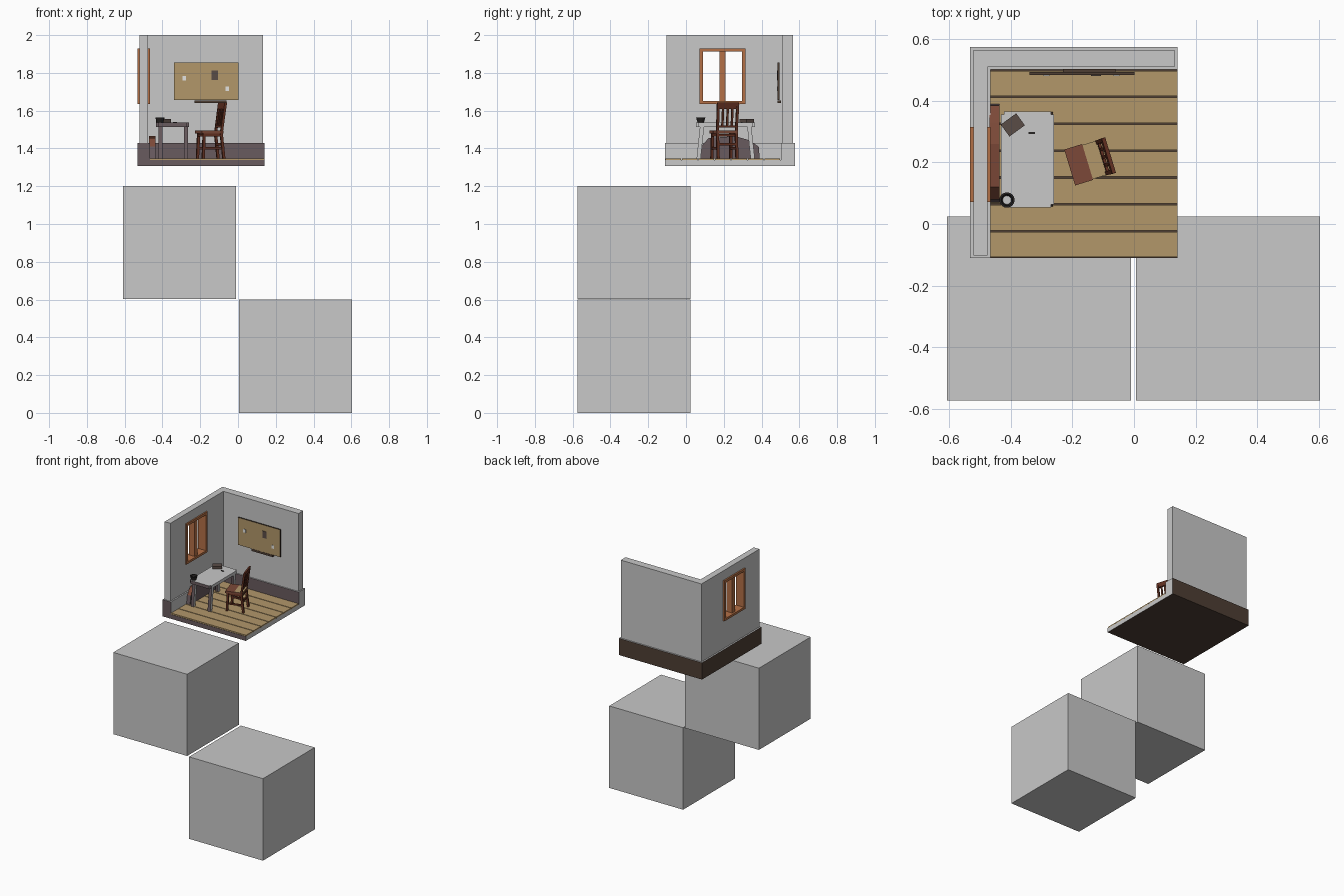
import bpy, bmesh, math
from mathutils import Vector, Matrix

if "Cube" in bpy.data.objects:
    bpy.data.objects.remove(bpy.data.objects["Cube"])


def mat(name, r, g, b):
    lin = [((c / 255 + 0.055) / 1.055) ** 2.4 if c > 10 else c / 255 / 12.92 for c in (r, g, b)]
    m = bpy.data.materials.new(name)
    m.diffuse_color = (*lin, 1)
    m.use_nodes = True
    m.node_tree.nodes["Principled BSDF"].inputs["Base Color"].default_value = m.diffuse_color
    return m


GRAY = mat("light_gray", 200, 200, 200)
MAUVE = mat("mauve_brown", 105, 91, 95)
BROWN = mat("dark_brown", 78, 62, 52)
TAN = mat("pale_wood", 178, 151, 106)
ORANGE = mat("orange_wood", 180, 112, 70)
CHAIR = mat("chair_wood", 98, 48, 33)
RED = mat("red_brown", 124, 73, 56)
BOOK = mat("book_brown", 90, 76, 70)
BLACK = mat("near_black", 38, 35, 34)
WHITE = mat("white", 228, 228, 225)


def finish(name, bm, *mats, rule=None):
    bmesh.ops.recalc_face_normals(bm, faces=bm.faces)
    bm.normal_update()
    if rule:
        for f in bm.faces:
            f.material_index = rule(f)
    me = bpy.data.meshes.new(name)
    bm.to_mesh(me)
    bm.free()
    for m in mats:
        me.materials.append(m)
    ob = bpy.data.objects.new(name, me)
    bpy.context.collection.objects.link(ob)
    return ob


def add_box(bm, x0, x1, y0, y1, z0, z1):
    v = bmesh.ops.create_cube(bm, size=1)["verts"]
    for p in v:
        p.co = Vector(((x0 + x1) / 2 + p.co.x * (x1 - x0), (y0 + y1) / 2 + p.co.y * (y1 - y0),
                       (z0 + z1) / 2 + p.co.z * (z1 - z0)))
    return v


def box(name, dims, *mats, rule=None):
    bm = bmesh.new()
    add_box(bm, *dims)
    return finish(name, bm, *mats, rule=rule)


def prism(name, pts, vec, *mats, rule=None):
    """Closed polygon extruded along vec."""
    bm = bmesh.new()
    f = bm.faces.new([bm.verts.new(p) for p in pts])
    r = bmesh.ops.extrude_face_region(bm, geom=[f])
    bmesh.ops.translate(bm, verts=[g for g in r["geom"] if isinstance(g, bmesh.types.BMVert)], vec=vec)
    return finish(name, bm, *mats, rule=rule)


def add_bar(bm, a, b, w, d):
    """Slanted bar with horizontal w x d ends, from a to b."""
    for p in add_box(bm, -w / 2, w / 2, -d / 2, d / 2, 0, 1):
        p.co = Vector((p.co.x, p.co.y, 0)) + Vector(a).lerp(Vector(b), p.co.z)


def sides(f):
    """Gray top and right, mauve front, brown elsewhere."""
    n = f.normal
    return 1 if n.y < -0.7 else 0 if n.x > 0.7 or n.z > 0.7 else 2


def ell(x0, xi, x1, y0, yi, y1, z):
    return [(x0, y0, z), (xi, y0, z), (xi, yi, z), (x1, yi, z), (x1, y1, z), (x0, y1, z)]


# two supporting cubes
box("upper_cube", (-0.608, -0.01, -0.574, 0.025, 0.602, 1.2), GRAY)
box("lower_cube", (0.006, 0.604, -0.574, 0.025, 0.003, 0.6), GRAY)
box("lower_cube_foot", (0.006, 0.604, -0.574, 0.025, 0, 0.003), GRAY)

# walls, with a window opening cut through
walls = prism("walls", ell(-0.522, -0.476, 0.132, -0.103, 0.511, 0.566, 1.34), (0, 0, 0.66), GRAY)
cutter = box("window_cutter", (-0.6, -0.4, 0.08, 0.305, 1.644, 1.92), GRAY)
mod = walls.modifiers.new("opening", "BOOLEAN")
mod.object, mod.solver = cutter, "EXACT"
bpy.context.view_layer.objects.active = walls
bpy.ops.object.modifier_apply(modifier="opening")
bpy.data.objects.remove(cutter)

# skirting and floor base
prism("skirting", ell(-0.533, -0.466, 0.141, -0.11, 0.503, 0.576, 1.307), (0, 0, 0.123),
      GRAY, MAUVE, BROWN, rule=sides)
box("floor_base", (-0.467, 0.141, -0.11, 0.504, 1.307, 1.339), GRAY, MAUVE, BROWN,
    rule=lambda f: 2 if f.normal.z > 0.7 else sides(f))

# floor planks
for i in range(7):
    y = -0.108 + i * 0.0873
    box(f"floor_plank_{i + 1}", (-0.467, 0.141, y, y + 0.082, 1.339, 1.348), TAN)

# window frame with a double centre post
bm = bmesh.new()
for d in ((0.071, 0.09, 1.634, 1.93), (0.296, 0.315, 1.634, 1.93),
          (0.09, 0.296, 1.634, 1.65), (0.09, 0.296, 1.912, 1.93)):
    add_box(bm, -0.533, -0.466, *d)
finish("window_frame", bm, ORANGE)
for i, y in enumerate((0.178, 0.194)):
    box(f"window_post_{i + 1}", (-0.52, -0.475, y, y + 0.014, 1.648, 1.914), ORANGE)

# pin board, its notes and the narrow ledge below
box("pin_board", (-0.339, 0.002, 0.484, 0.494, 1.656, 1.856), TAN, BROWN,
    rule=lambda f: 0 if f.normal.y < -0.7 else 1)
box("board_note", (-0.14, -0.107, 0.481, 0.484, 1.762, 1.812), BOOK)
for i, (x, z) in enumerate(((-0.285, 1.772), (-0.057, 1.716))):
    box(f"board_tag_{i + 1}", (x - 0.01, x + 0.01, 0.481, 0.484, z - 0.012, z + 0.012), WHITE)
box("board_ledge", (-0.23, -0.06, 0.484, 0.504, 1.64, 1.655), BROWN)

# table: bevelled top and four splayed legs
bm = bmesh.new()
add_box(bm, -0.433, -0.26, 0.053, 0.366, 1.514, 1.537)
bmesh.ops.bevel(bm, geom=[e for e in bm.edges if abs(e.verts[0].co.z - e.verts[1].co.z) > 0.01],
                offset=0.01, segments=2, affect="EDGES")
finish("table_top", bm, GRAY, MAUVE, BROWN, rule=sides)
bm = bmesh.new()
for x in (-0.41, -0.275):
    for s in (-1, 1):
        add_bar(bm, (x, 0.21 + s * 0.143, 1.347), (x, 0.21 + s * 0.125, 1.516), 0.022, 0.022)
finish("table_legs", bm, GRAY, MAUVE, BROWN, rule=sides)

# things on the table
bm = bmesh.new()
prof = [(0, 1.537), (0.017, 1.537), (0.025, 1.565), (0.019, 1.565), (0.014, 1.547), (0, 1.547)]
vs = [bm.verts.new((r, 0, z)) for r, z in prof]
es = [bm.edges.new(p) for p in zip(vs, vs[1:])]
bmesh.ops.spin(bm, geom=vs + es, cent=(0, 0, 0), axis=(0, 0, 1), angle=math.tau, steps=16)
bmesh.ops.remove_doubles(bm, verts=bm.verts, dist=1e-5)
bmesh.ops.translate(bm, verts=bm.verts, vec=(-0.413, 0.078, 0))
finish("bowl", bm, BLACK, GRAY,
       rule=lambda f: 1 if f.normal.z > 0.9 and f.calc_center_median().z < 1.55 else 0)
book = box("book", (-0.031, 0.031, -0.024, 0.024, 0, 0.018), BOOK)
book.matrix_world = Matrix.Translation((-0.394, 0.322, 1.537)) @ Matrix.Rotation(math.radians(36), 4, "Z")
box("eraser", (-0.343, -0.322, 0.292, 0.299, 1.537, 1.541), BLACK)

# bag leaning against the left wall below the table
outline = [(0.07, 1.348), (0.08, 1.41), (0.12, 1.455), (0.26, 1.465),
           (0.33, 1.445), (0.385, 1.41), (0.39, 1.348)]
prism("bag", [(-0.47, y, z) for y, z in outline], (0.032, 0, 0), MAUVE, RED,
      rule=lambda f: 1 if f.normal.z > 0.2 else 0)

# chair, built facing -x and turned
chair_place = Matrix.Translation((-0.146, 0.203, 0)) @ Matrix.Rotation(math.radians(17), 4, "Z")


def chair_part(name, bm, *mats, rule=None):
    finish(name, bm, *mats, rule=rule).matrix_world = chair_place


bm = bmesh.new()
add_box(bm, -0.066, -0.005, -0.061, 0.061, 1.478, 1.494)
add_box(bm, -0.005, 0.054, -0.058, 0.058, 1.478, 1.494)
chair_part("chair_seat", bm, RED, TAN,
           rule=lambda f: 1 if f.normal.z > 0.7 and f.calc_center_median().x > 0 else 0)

bm = bmesh.new()
for s in (-1, 1):
    add_bar(bm, (-0.056, s * 0.052, 1.348), (-0.05, s * 0.05, 1.48), 0.014, 0.014)   # front legs
    add_bar(bm, (0.058, s * 0.052, 1.348), (0.044, s * 0.052, 1.48), 0.014, 0.014)   # rear legs
    add_bar(bm, (0.044, s * 0.052, 1.48), (0.066, s * 0.054, 1.635), 0.013, 0.013)   # back posts
    add_box(bm, -0.052, 0.05, s * 0.051 - 0.004, s * 0.051 + 0.004, 1.395, 1.407)    # side stretchers
    add_box(bm, -0.05, 0.046, s * 0.05 - 0.004, s * 0.05 + 0.004, 1.462, 1.479)      # side rails
for x, z in ((-0.052, 1.462), (0.046, 1.462), (0.05, 1.415)):
    add_box(bm, x - 0.004, x + 0.004, -0.05, 0.05, z, z + 0.014)
chair_part("chair_frame", bm, CHAIR)

bm = bmesh.new()
add_bar(bm, (0.062, 0, 1.61), (0.067, 0, 1.642), 0.012, 0.12)
add_bar(bm, (0.047, 0, 1.51), (0.049, 0, 1.522), 0.009, 0.104)
for i in range(3):
    y = -0.026 + i * 0.026
    add_bar(bm, (0.048, y, 1.515), (0.062, y, 1.612), 0.007, 0.011)
chair_part("chair_back", bm, CHAIR)
